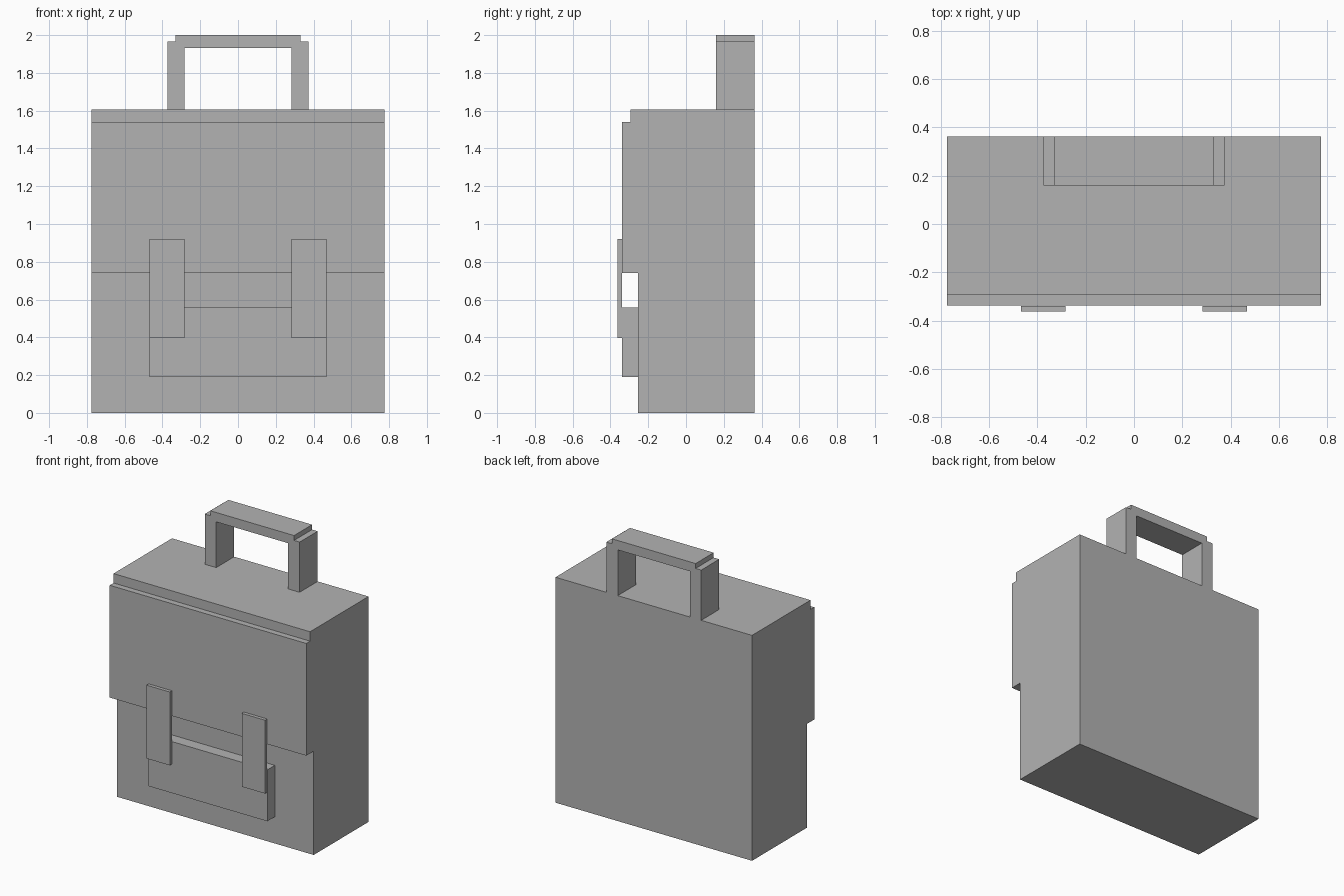
import bpy
import bmesh

cube = bpy.data.objects.get("Cube")
if cube:
    bpy.data.objects.remove(cube, do_unlink=True)

GREY = (0.45, 0.45, 0.45, 1.0)
grey = bpy.data.materials.new("plain_grey")
grey.use_nodes = True
grey.diffuse_color = GREY
grey.node_tree.nodes["Principled BSDF"].inputs["Base Color"].default_value = GREY


def extrude_profile(name, points, vector):
    """Closed solid made by sweeping a flat outline along a vector."""
    bm = bmesh.new()
    face = bm.faces.new([bm.verts.new(p) for p in points])
    result = bmesh.ops.extrude_face_region(bm, geom=[face])
    moved = [g for g in result["geom"] if isinstance(g, bmesh.types.BMVert)]
    bmesh.ops.translate(bm, verts=moved, vec=vector)
    bmesh.ops.recalc_face_normals(bm, faces=bm.faces)
    mesh = bpy.data.meshes.new(name)
    bm.to_mesh(mesh)
    bm.free()
    mesh.materials.append(grey)
    obj = bpy.data.objects.new(name, mesh)
    bpy.context.collection.objects.link(obj)
    return obj


def box(name, x, y, z):
    corners = [(x[0], y[0], z[0]), (x[1], y[0], z[0]),
               (x[1], y[0], z[1]), (x[0], y[0], z[1])]
    return extrude_profile(name, corners, (0, y[1] - y[0], 0))


HALF_WIDTH = 0.775
BACK = 0.363
BODY_FRONT = -0.254
FLAP_FRONT = -0.338
STRAP_FRONT = -0.363
TOP = 1.607

# Bag body with the overhanging flap, as one side profile
side = [(BACK, 0), (BODY_FRONT, 0), (BODY_FRONT, 0.74), (FLAP_FRONT, 0.74),
        (FLAP_FRONT, 1.54), (-0.295, 1.54), (-0.295, TOP), (BACK, TOP)]
extrude_profile("bag_body", [(-HALF_WIDTH, y, z) for y, z in side],
                (2 * HALF_WIDTH, 0, 0))

# Front pocket
box("front_pocket", (-0.468, 0.468), (FLAP_FRONT, BODY_FRONT), (0.19, 0.557))

# Two straps bridging flap and pocket
for label, s in (("left", 1), ("right", -1)):
    box(label + "_strap", sorted((s * 0.284, s * 0.468)),
        (STRAP_FRONT, FLAP_FRONT - 0.001), (0.397, 0.92))

# Carry handle: stepped outer corners, open underneath
half = [(0.284, TOP), (0.374, TOP), (0.374, 1.965), (0.33, 1.965), (0.33, 2.0)]
inner = (0.284, 1.933)
right_side = [inner] + half
outline = right_side + [(-x, z) for x, z in reversed(right_side)]
extrude_profile("carry_handle", [(x, 0.16, z) for x, z in outline],
                (0, BACK - 0.16, 0))
